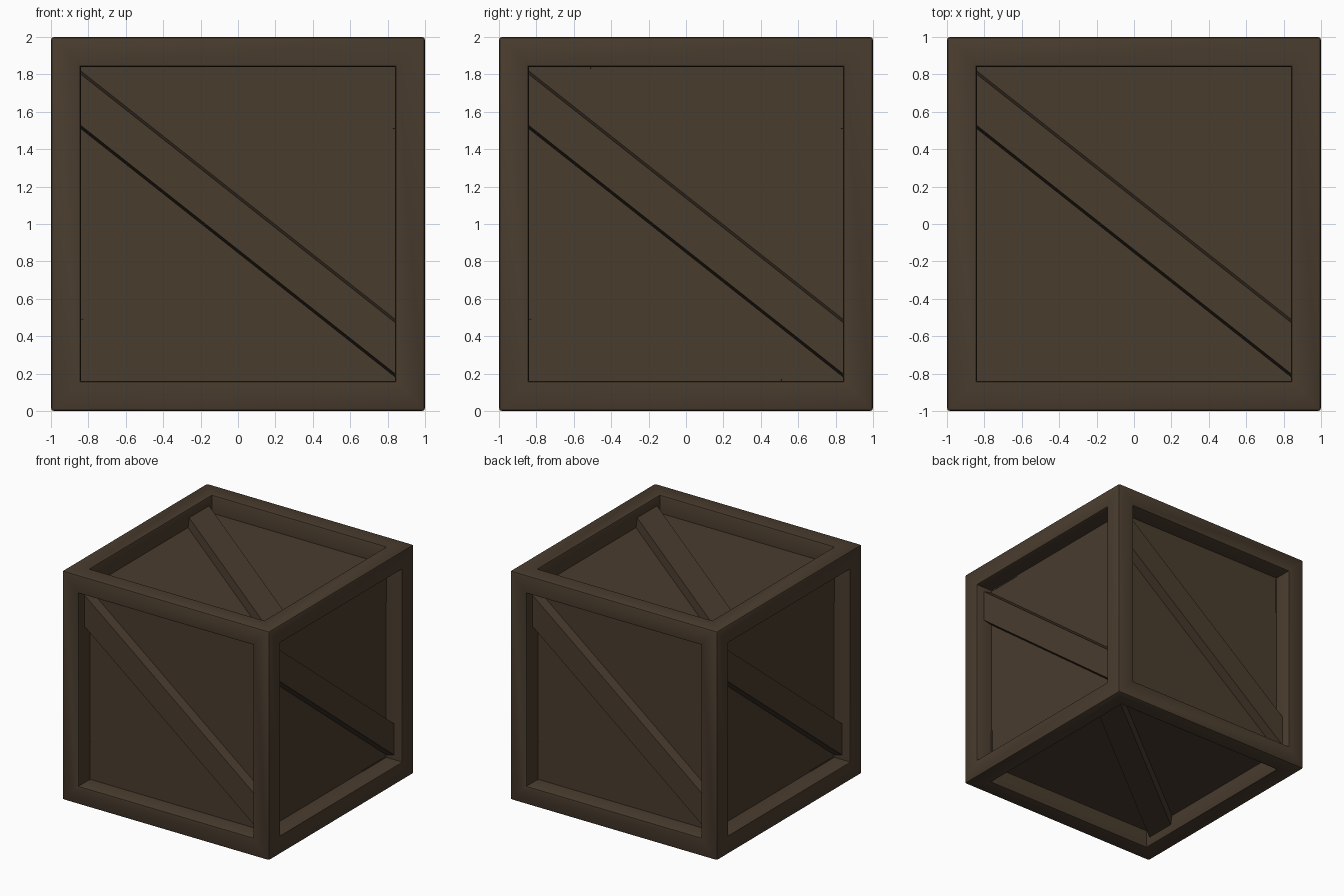
import bpy, bmesh, math
from mathutils import Matrix, Vector

if "Cube" in bpy.data.objects:
    bpy.data.objects.remove(bpy.data.objects["Cube"])

wood = bpy.data.materials.new("dark brown wood")
wood.diffuse_color = (0.067, 0.045, 0.027, 1)
wood.use_nodes = True
wood.node_tree.nodes["Principled BSDF"].inputs["Base Color"].default_value = wood.diffuse_color
CENTRE = Vector((0, 0, 1))
BEAM, PANEL = 0.16, 0.842


def finish(bm, name, smooth=False):
    bmesh.ops.recalc_face_normals(bm, faces=bm.faces[:])
    me = bpy.data.meshes.new(name)
    bm.to_mesh(me)
    bm.free()
    ob = bpy.data.objects.new(name, me)
    bpy.context.collection.objects.link(ob)
    me.materials.append(wood)
    ob.location = CENTRE
    if smooth:
        bpy.ops.object.select_all(action='DESELECT')
        ob.select_set(True)
        bpy.context.view_layer.objects.active = ob
        bpy.ops.object.shade_smooth_by_angle(angle=math.radians(35))
    return ob


# Frame: cube with recessed openings and rounded outer and inner rims
bm = bmesh.new()
bmesh.ops.create_cube(bm, size=2)
inner = bm.faces[:]
bmesh.ops.inset_individual(bm, faces=inner, thickness=BEAM, use_even_offset=True)
rims = [e for e in bm.edges if len({round(abs(c), 3) for v in e.verts for c in v.co}) == 1
        or any(f in inner for f in e.link_faces)]
for f in inner:
    f.normal_update()
ext = bmesh.ops.extrude_discrete_faces(bm, faces=inner)["faces"]
for f in ext:
    f.normal_update()
    n = f.normal.copy()
    for v in f.verts:
        v.co -= n * (1 - PANEL)
bmesh.ops.delete(bm, geom=ext, context='FACES_ONLY')
bmesh.ops.remove_doubles(bm, verts=bm.verts[:], dist=1e-5)
bm.normal_update()
sharp = []
for e in bm.edges:
    # edges lying on the outer surface between faces at right angles
    if len(e.link_faces) == 2 and e.calc_face_angle(0) > 1 and \
            all(max(abs(c) for c in v.co) > 0.99 for v in e.verts):
        sharp.append(e)
bmesh.ops.bevel(bm, geom=sharp, offset=0.016, segments=2, profile=0.5, affect='EDGES')
finish(bm, "crate_frame", True)

# Panels: inner box showing through the openings
bm = bmesh.new()
bmesh.ops.create_cube(bm, size=2 * PANEL)
finish(bm, "crate_panels")


# Diagonal brace with slanted sides, drawn on the front face and turned to the others
def brace(name, rot):
    bm = bmesh.new()
    rings = []
    for x in (-0.845, 0.845):
        z = -0.79 * x
        rings.append([bm.verts.new((x, y, z + h)) for y, h in
                      ((-0.83, 0.157), (-0.921, 0.137), (-0.921, -0.137), (-0.83, -0.157))])
    a, b = rings
    bm.faces.new(a)
    bm.faces.new(b[::-1])
    for i in range(4):
        j = (i + 1) % 4
        bm.faces.new((a[i], b[i], b[j], a[j]))
    bm.transform(rot)
    finish(bm, name)


for i, side in enumerate(("front", "right", "back", "left")):
    brace(side + "_brace", Matrix.Rotation(i * math.pi / 2, 4, 'Z'))
brace("top_brace", Matrix.Rotation(-math.pi / 2, 4, 'X'))
brace("bottom_brace", Matrix.Rotation(math.pi / 2, 4, 'X'))
